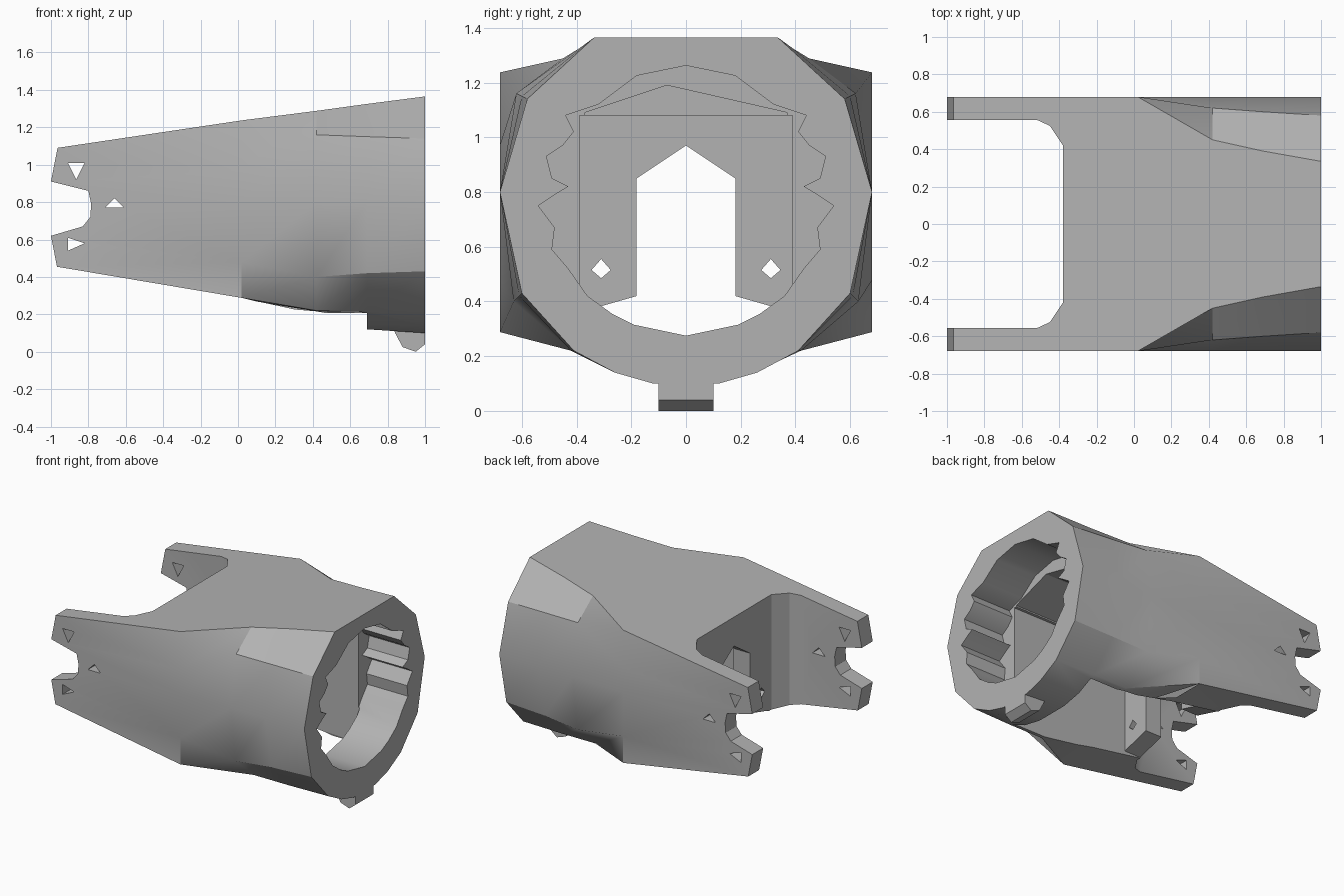
import bpy, bmesh, math

cube = bpy.data.objects.get("Cube")
if cube:
    bpy.data.objects.remove(cube, do_unlink=True)

grey = bpy.data.materials.new("plain_grey")
grey.use_nodes = True
COLOUR = (0.45, 0.45, 0.45, 1)
grey.diffuse_color = COLOUR
grey.node_tree.nodes["Principled BSDF"].inputs["Base Color"].default_value = COLOUR


def loft(name, rings):
    """Skin a closed solid through rings that share a point count."""
    bm = bmesh.new()
    loops = [[bm.verts.new(p) for p in ring] for ring in rings]
    for a, b in zip(loops, loops[1:]):
        for i in range(len(a)):
            j = (i + 1) % len(a)
            bm.faces.new((a[i], a[j], b[j], b[i]))
    bm.faces.new(loops[0])
    bm.faces.new(loops[-1])
    bmesh.ops.recalc_face_normals(bm, faces=bm.faces)
    mesh = bpy.data.meshes.new(name)
    bm.to_mesh(mesh)
    bm.free()
    mesh.materials.append(grey)
    obj = bpy.data.objects.new(name, mesh)
    bpy.context.collection.objects.link(obj)
    return obj


def prism(name, axis, pts, lo, hi):
    """Extrude a 2D outline along an axis."""
    place = {"x": lambda p, t: (t, p[0], p[1]),
             "y": lambda p, t: (p[0], t, p[1]),
             "z": lambda p, t: (p[0], p[1], t)}[axis]
    return loft(name, [[place(p, t) for p in pts] for t in (lo, hi)])


def mirrored(half):
    """Close a half outline by mirroring its first coordinate."""
    return half + [(-a, b) for a, b in reversed(half) if a > 0]


def cut(target, cutter):
    cutter.hide_render = True
    mod = target.modifiers.new("cut", "BOOLEAN")
    mod.operation = "DIFFERENCE"
    mod.solver = "EXACT"
    mod.object = cutter
    bpy.context.view_layer.objects.active = target
    bpy.ops.object.modifier_apply(modifier=mod.name)
    bpy.data.objects.remove(cutter, do_unlink=True)


def finish(obj):
    bpy.ops.object.select_all(action="DESELECT")
    obj.select_set(True)
    bpy.context.view_layer.objects.active = obj
    bpy.ops.object.shade_smooth_by_angle(angle=math.radians(28))


# Outer shell: square at the fork, rounding into a polygon at the socket
def square(top, low):
    return [(.68, top), (.68, .72 * top + .28 * low), (.68, .79),
            (.68, .2 * top + .8 * low), (.68, low), (.45, low), (.2, low)]


sections = {
    -1.0: square(1.085, .46),
    .02: square(1.237, .288),
    .42: [(.45, 1.288), (.62, 1.16), (.68, .8), (.63, .4), (.42, .22), (.27, .2), (.12, .19)],
    .69: [(.39, 1.325), (.6, 1.15), (.68, .8), (.61, .42), (.42, .22), (.27, .15), (.12, .12)],
    1.0: [(.335, 1.365), (.58, 1.14), (.68, .8), (.6, .43), (.41, .22), (.26, .14), (.12, .1)],
}
body = loft("link_body", [[(x, y, z) for y, z in mirrored(half)]
                          for x, half in sections.items()])

# Gap between the two prongs
gap = [(-1.2, .557), (-.52, .557), (-.45, .525), (-.38, .42)]
cut(body, prism("fork_gap", "z", gap + [(x, -y) for x, y in reversed(gap)], -.2, 1.6))

# Slanted prong tips with the open notch
tips = [(-1.2, 1.3), (-.924, 1.3), (-1, .91), (-.8, .86), (-.785, .79),
        (-.79, .72), (-.83, .67), (-1, .62), (-.938, .3), (-1.2, .3)]
cut(body, prism("tip_notch", "y", tips, -.9, .9))

# Chamber, open underneath, with its low gabled roof near the socket
chamber = [(.39, 1.08), (.39, -.2)]
cut(body, prism("chamber", "x", mirrored(chamber), -.25, .69))
cut(body, prism("chamber_roof", "x", [(-.37, 1.0), (-.37, 1.09), (-.07, 1.19),
                                      (.37, 1.09), (.37, 1.0)], .2, .7))

# Toothed bore of the socket
bore = [(0, 1.262), (.18, 1.225), (.32, 1.12), (.44, 1.08), (.41, 1.02),
        (.45, .97), (.51, .93), (.49, .85), (.43, .82), (.48, .79),
        (.54, .75), (.48, .67), (.49, .59), (.43, .52), (.36, .42),
        (.27, .355), (.19, .315), (0, .275)]
cut(body, prism("bore", "x", mirrored(bore), .68, 1.2))

# Peaked doorway through the bulkhead
door = [(0, .97), (.18, .85), (.18, .42), (.39, .36), (.39, .1)]
cut(body, prism("doorway", "x", mirrored(door), -.45, -.2))

# Small bolt holes in the prongs and bulkhead
for hole in ([(-.91, 1.01), (-.82, 1.01), (-.865, .92)],
             [(-.71, .77), (-.61, .77), (-.66, .82)],
             [(-.91, .61), (-.82, .58), (-.91, .54)]):
    cut(body, prism("prong_hole", "y", hole, -.9, .9))
for y in (-.31, .31):
    diamond = [(y - .035, .515), (y, .555), (y + .035, .515), (y, .485)]
    cut(body, prism("bulkhead_hole", "x", diamond, -.45, -.2))
finish(body)

# Key tab under the socket rim
tab = prism("key_tab", "y", [(.82, .16), (.84, .1), (.88, .025), (.95, 0), (1, .04), (1, .16)],
            -.1, .1)
finish(tab)
